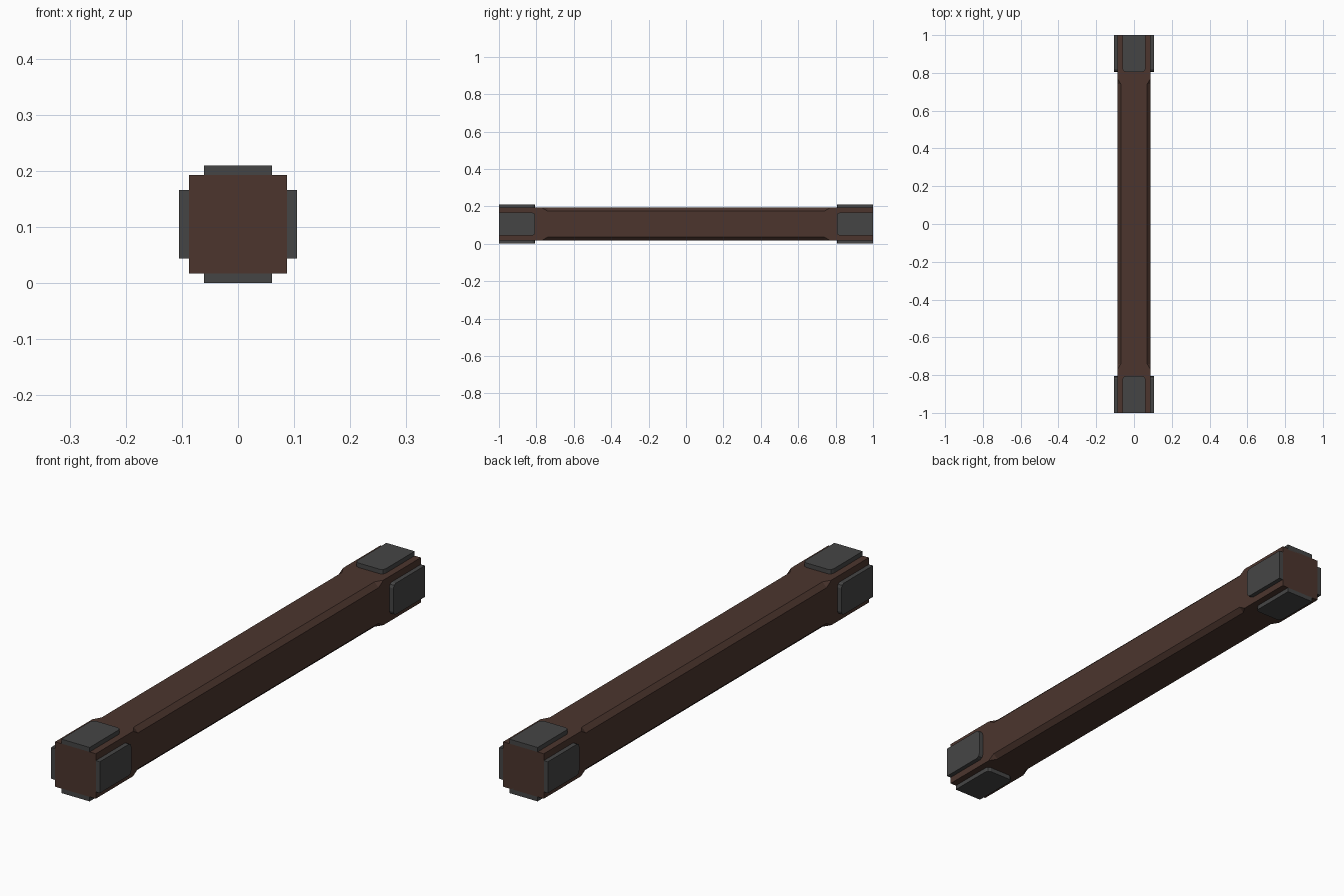
import bpy, bmesh
from mathutils import Matrix, Vector
from math import radians

if "Cube" in bpy.data.objects:
    bpy.data.objects.remove(bpy.data.objects["Cube"])

CENTER_Z = 0.105
HALF = 0.0875      # half thickness of the timber
CHAMFER = 0.018


def material(name, rgb):
    m = bpy.data.materials.new(name)
    m.diffuse_color = (*rgb, 1)
    m.use_nodes = True
    m.node_tree.nodes["Principled BSDF"].inputs["Base Color"].default_value = m.diffuse_color
    return m


wood = material("dark_brown_wood", (0.072, 0.036, 0.027))
metal = material("dark_grey_metal", (0.06, 0.06, 0.06))


def add_object(name, bm, mat):
    bmesh.ops.remove_doubles(bm, verts=bm.verts, dist=1e-5)
    bmesh.ops.dissolve_degenerate(bm, edges=bm.edges, dist=1e-5)
    bmesh.ops.recalc_face_normals(bm, faces=bm.faces)
    me = bpy.data.meshes.new(name)
    bm.to_mesh(me)
    bm.free()
    me.materials.append(mat)
    ob = bpy.data.objects.new(name, me)
    bpy.context.collection.objects.link(ob)
    return ob


def loft(rings):
    """Skin a list of equal-length point rings and cap both ends."""
    bm = bmesh.new()
    loops = [[bm.verts.new(p) for p in ring] for ring in rings]
    n = len(loops[0])
    for a, b in zip(loops, loops[1:]):
        for i in range(n):
            j = (i + 1) % n
            bm.faces.new((a[i], a[j], b[j], b[i]))
    bm.faces.new(loops[0])
    bm.faces.new(loops[-1])
    return bm


# Timber beam with stopped chamfers along its long edges
def section(y, c):
    h, k = HALF, HALF - c
    pts = [(h, -k), (h, k), (k, h), (-k, h), (-h, k), (-h, -k), (-k, -h), (k, -h)]
    return [(x, y, z + CENTER_Z) for x, z in pts]


stations = [(-1, 0), (-0.77, 0), (-0.74, CHAMFER), (0.74, CHAMFER), (0.77, 0), (1, 0)]
add_object("beam", loft([section(y, c) for y, c in stations]), wood)

# Metal plates on all four sides of both ends, with clipped inner corners
W, Y_IN, CLIP = 0.061, 0.806, 0.015
outline = [(-W, 1), (-W, Y_IN + CLIP), (-W + CLIP * 0.3, Y_IN + CLIP * 0.3),
           (-W + CLIP, Y_IN), (W - CLIP, Y_IN), (W - CLIP * 0.3, Y_IN + CLIP * 0.3),
           (W, Y_IN + CLIP), (W, 1)]
for end, sign in (("front", -1), ("back", 1)):
    for i, side in enumerate(("top", "right", "bottom", "left")):
        bm = loft([[(x, y * sign, z) for x, y in outline] for z in (HALF - 0.005, 0.105)])
        turn = Matrix.Rotation(radians(90 * i), 4, 'Y')
        bm.transform(Matrix.Translation(Vector((0, 0, CENTER_Z))) @ turn)
        add_object(f"{end}_{side}_plate", bm, metal)
